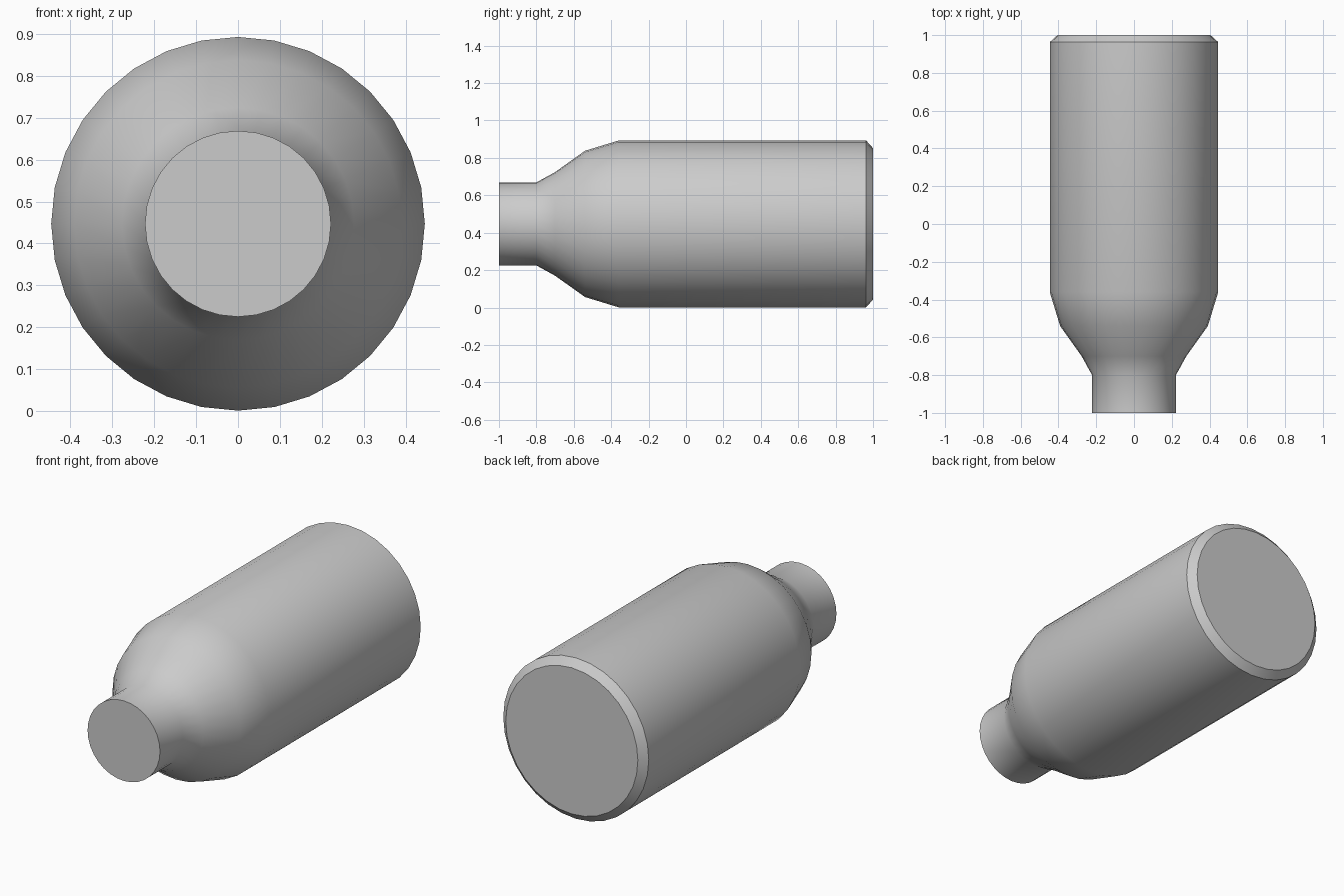
import bpy, bmesh, math

if "Cube" in bpy.data.objects:
    bpy.data.objects.remove(bpy.data.objects["Cube"])

SIDES = 32
CENTRE_Z = 0.447

# Bottle profile from neck end to base: (y, radius)
profile = [(-1.0, 0.222), (-0.80, 0.222), (-0.70, 0.277), (-0.54, 0.391),
           (-0.36, 0.446), (0.963, 0.446), (1.0, 0.405)]

bm = bmesh.new()

# Rings around the y axis
rings = []
for y, r in profile:
    ring = []
    for i in range(SIDES):
        a = 2 * math.pi * i / SIDES
        ring.append(bm.verts.new((r * math.sin(a), y, CENTRE_Z + r * math.cos(a))))
    rings.append(ring)

# Side walls
for a, b in zip(rings, rings[1:]):
    for i in range(SIDES):
        j = (i + 1) % SIDES
        bm.faces.new((a[i], a[j], b[j], b[i]))

# Flat neck end and base
bm.faces.new(rings[0])
bm.faces.new(rings[-1])
bmesh.ops.recalc_face_normals(bm, faces=bm.faces)

mesh = bpy.data.meshes.new("bottle")
bm.to_mesh(mesh)
bm.free()
bottle = bpy.data.objects.new("bottle", mesh)
bpy.context.collection.objects.link(bottle)

# Smooth body, crisp rim and base chamfer
bpy.context.view_layer.objects.active = bottle
bottle.select_set(True)
bpy.ops.object.shade_smooth_by_angle(angle=math.radians(40))
